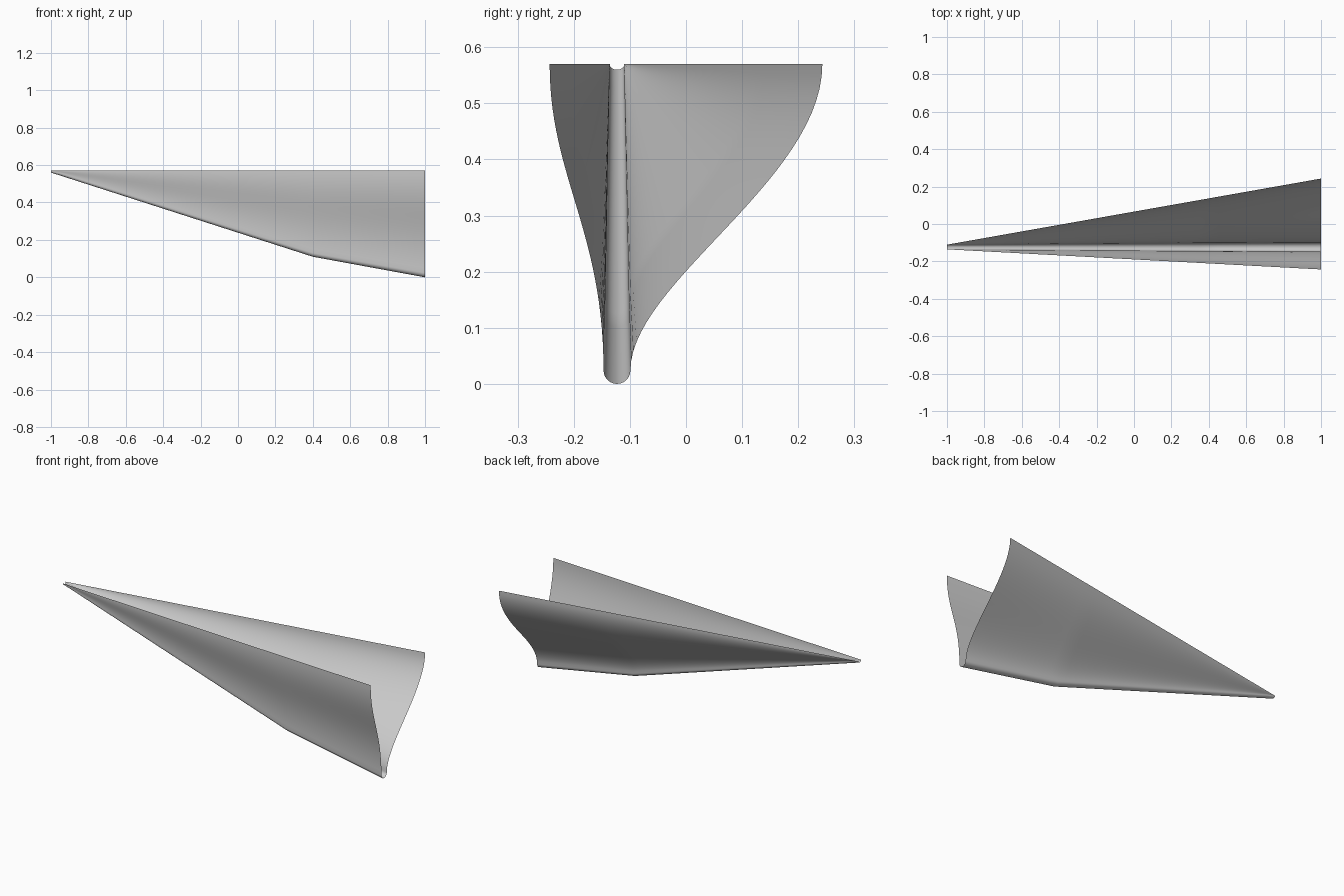
import bpy
import bmesh
import math
from mathutils import Vector

cube = bpy.data.objects.get("Cube")
if cube:
    bpy.data.objects.remove(cube, do_unlink=True)

TOP = 0.57       # height of both straight upper edges
AXIS = -0.123    # y of the keel line
STEPS = 28       # points along each side wall
ARC = 12         # segments around the rounded keel

grey = bpy.data.materials.new("plain grey")
grey.use_nodes = True
colour = (0.6, 0.6, 0.6, 1)
grey.diffuse_color = colour
grey.node_tree.nodes["Principled BSDF"].inputs["Base Color"].default_value = colour


def keel_height(x):
    # straight keel with one bend towards the wide end
    if x < 0.4:
        return 0.56 + (0.11 - 0.56) * (x + 1) / 1.4
    return 0.11 * (1 - x) / 0.6


def wall(side, reach, low, high, t, radius, base):
    # S-shaped side wall, vertical at the keel and at the upper edge
    k = (TOP - base) / 0.546
    y0, y1 = AXIS + side * radius, AXIS + side * (radius + reach * t)
    pts = [(y0, base), (y0, base + low * k), (y1, TOP - high * k), (y1, TOP)]
    out = []
    for i in range(STEPS + 1):
        u = i / STEPS
        w = ((1 - u) ** 3, 3 * u * (1 - u) ** 2, 3 * u * u * (1 - u), u ** 3)
        out.append(tuple(sum(a * p[j] for a, p in zip(w, pts)) for j in (0, 1)))
    return out


def section(x):
    t = (x + 1) / 2
    radius = 0.0125 + 0.0115 * t
    keel = keel_height(x)
    drop = min(radius, (TOP - keel) * 0.8)
    base = keel + drop
    near = wall(-1, 0.096, 0.25, 0.20, t, radius, base)
    far = wall(1, 0.342, 0.156, 0.206, t, radius, base)
    arc = []
    for i in range(1, ARC):
        a = math.pi * i / ARC
        arc.append((AXIS - radius * math.cos(a), base - drop * math.sin(a)))
    return [Vector((x, y, z)) for y, z in near[::-1] + arc + far]


# folded sheet lofted from the narrow nose to the wide end
stations = [-1 + 1.4 * i / 28 for i in range(28)] + [0.4 + 0.6 * i / 12 for i in range(13)]
bm = bmesh.new()
rows = [[bm.verts.new(p) for p in section(x)] for x in stations]
for a, b in zip(rows, rows[1:]):
    for i in range(len(a) - 1):
        bm.faces.new((a[i], a[i + 1], b[i + 1], b[i]))
mesh = bpy.data.meshes.new("folded_sheet")
bm.to_mesh(mesh)
bm.free()
mesh.materials.append(grey)
sheet = bpy.data.objects.new("folded_sheet", mesh)
bpy.context.collection.objects.link(sheet)

bpy.context.view_layer.objects.active = sheet
sheet.select_set(True)
bpy.ops.object.shade_smooth_by_angle(angle=math.radians(40))
